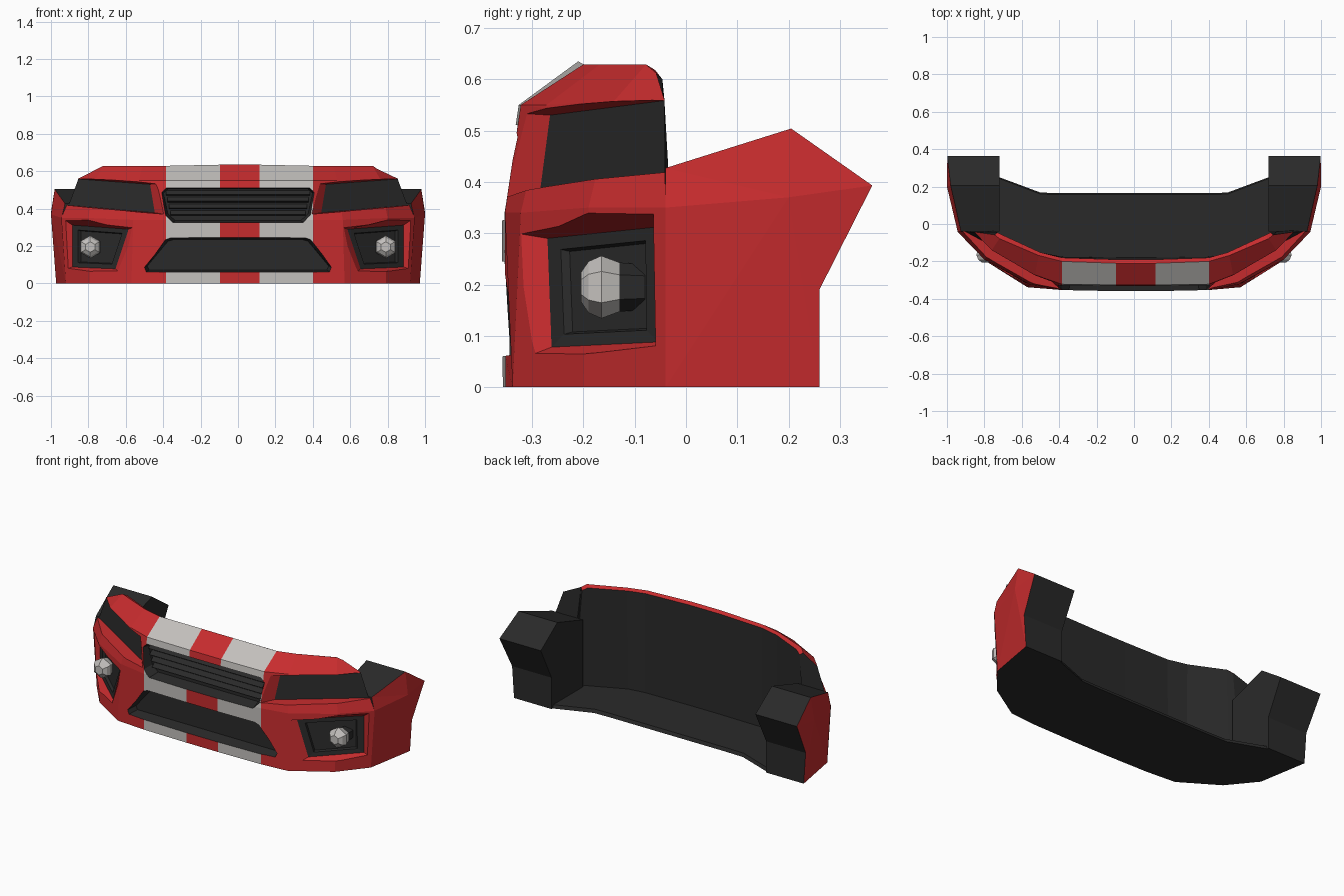
import bpy, bmesh, math
from mathutils import Vector

if "Cube" in bpy.data.objects:
    bpy.data.objects.remove(bpy.data.objects["Cube"])


def mat(name, rgb):
    m = bpy.data.materials.new(name)
    m.diffuse_color = (*rgb, 1)
    m.use_nodes = True
    m.node_tree.nodes["Principled BSDF"].inputs["Base Color"].default_value = m.diffuse_color
    return m


MATS = [mat("red paint", (0.57, 0.025, 0.027)),
        mat("pale grey", (0.55, 0.53, 0.51)),
        mat("dark plastic", (0.023, 0.023, 0.023))]
RED, PALE, DARK = 0, 1, 2


def make(name, verts, faces, mats):
    """Mesh object from points, faces and one material index per face."""
    me = bpy.data.meshes.new(name)
    me.from_pydata([tuple(v) for v in verts], [], faces)
    for m in MATS:
        me.materials.append(m)
    for p, i in zip(me.polygons, mats):
        p.material_index = i
    bm = bmesh.new()
    bm.from_mesh(me)
    bmesh.ops.recalc_face_normals(bm, faces=bm.faces)
    bm.to_mesh(me)
    bm.free()
    ob = bpy.data.objects.new(name, me)
    bpy.context.collection.objects.link(ob)
    return ob


def loft(name, rings, side, caps):
    """Join closed rings; side(ring, edge) and caps give materials."""
    n = len(rings[0])
    verts = [v for r in rings for v in r]
    faces, mats = [], []
    for k in range(len(rings) - 1):
        for j in range(n):
            a, b = k * n + j, k * n + (j + 1) % n
            faces.append((a, b, b + n, a + n))
            mats.append(side(k, j))
    last = (len(rings) - 1) * n
    faces += [tuple(range(n)), tuple(range(last, last + n))]
    mats += caps
    return make(name, verts, faces, mats)


def flip(pts, s):
    return [(s * x, y, z) for x, y, z in pts]


# Bumper body: cross-section rings from centre to end (floor back, floor front,
# waist, shoulder, lip front, lip back, wall foot, floor top)
near_centre = [(0, .165, 0), (0, -.357, 0), (0, -.359, .33), (0, -.326, .55),
               (0, -.210, .635), (0, -.190, .622), (0, -.180, .02), (0, .157, .02)]
stripe_edge = [(0, .165, 0), (0, -.352, 0), (0, -.353, .34), (0, -.322, .55),
               (0, -.200, .629), (0, -.180, .618), (0, -.175, .02), (0, .157, .02)]
outer = [
    [(.50, .168, 0), (.57, -.338, 0), (.56, -.322, .34), (.53, -.272, .55),
     (.51, -.168, .629), (.50, -.152, .618), (.50, -.160, .02), (.50, .160, .02)],
    [(.72, .250, 0), (.79, -.200, 0), (.80, -.190, .35), (.76, -.140, .558),
     (.72, -.078, .629), (.70, -.060, .618), (.72, -.062, .02), (.72, .243, .02)],
    [(.80, -.010, 0), (.92, -.040, 0), (.945, -.040, .35), (.855, -.042, .56),
     (.745, -.058, .612), (.73, -.046, .60), (.78, -.042, .02), (.79, -.012, .02)],
]


def at_x(pts, x):
    return [(x, y, z) for _, y, z in pts]


rings = [flip(r, -1) for r in reversed(outer)]
rings += [at_x(stripe_edge, -.385), at_x(near_centre, -.095),
          at_x(near_centre, .115), at_x(stripe_edge, .40)] + outer


def body_colour(k, j):
    if j in (0, 5, 6, 7):
        return DARK
    if j < 4 and k in (3, 5):
        return PALE
    return RED


body = loft("bumper_body", rings, body_colour, [DARK, DARK])


def cut(front, floor, wall):
    """Sink a pocket with a dark floor into the body."""
    c = loft("pocket_cutter", [front, floor], lambda k, j: wall, [DARK, DARK])
    m = body.modifiers.new("pocket", 'BOOLEAN')
    m.operation, m.solver, m.object = 'DIFFERENCE', 'EXACT', c
    m.material_mode = 'TRANSFER'
    bpy.context.view_layer.objects.active = body
    bpy.ops.object.modifier_apply(modifier=m.name)
    bpy.data.objects.remove(c)


# Upper and lower grille openings
upper = [(.39, .515), (.415, .49), (.39, .365), (.35, .325)]
lower = [(.36, .245), (.39, .235), (.505, .085), (.495, .06)]
for half, floor_y in ((upper, -.285), (lower, -.285)):
    prof = half + [(-x, z) for x, z in reversed(half)]
    zc = sum(z for _, z in prof) / len(prof)
    front = [(x * 1.03, -.42, zc + (z - zc) * 1.1) for x, z in prof]
    floor = [(x * .96, floor_y, zc + (z - zc) * .88) for x, z in prof]
    cut(front, floor, DARK)

# Headlight recesses, fog lamp pockets and their shallow wells
for s in (1, -1):
    cut(flip([(.36, -.42, .540), (1.05, -.25, .580), (1.10, -.25, .425), (.34, -.42, .362)], s),
        flip([(.47, -.265, .530), (.90, -.015, .562), (.95, -.015, .422), (.445, -.285, .378)], s), RED)
    pocket = [Vector(p) for p in ((.585, -.27, .290), (.885, -.058, .312),
                                  (.885, -.055, .088), (.655, -.262, .078))]
    cut(flip([(.53, -.42, .315), (1.03, -.08, .410), (1.03, -.08, .045), (.59, -.40, .025)], s),
        flip(pocket, s), RED)
    mid = sum(pocket, Vector()) / 4
    push = Vector((.55, -.83, 0))
    cut(flip([mid + (p - mid) * .86 + push * .03 for p in pocket], s),
        flip([mid + (p - mid) * .74 - push * .018 for p in pocket], s), DARK)

# Grille slats
for i in range(4):
    z = .362 + i * .036
    tri = [(-.284, z), (-.308, z + .006), (-.284, z + .028)]
    w = .362 + i * .008
    loft("grille_slat", [[(x, y, h) for y, h in tri] for x in (-w, w)],
         lambda k, j: DARK, [DARK, DARK])

# Side wings: dark box with a red faceted outer skin (x, y, z on outer side)
rim = [(.92, -.04, 0), (.972, .26, 0), (.985, .26, .19), (.998, .363, .393),
       (.98, .205, .504), (.925, -.04, .427), (.943, -.04, .35)]
for s in (1, -1):
    n = len(rim)
    inner = [(.72, y, z) for _, y, z in rim]
    verts = flip(rim + inner + [(1.0, .20, .37)], s)
    faces = [(i, (i + 1) % n, n + (i + 1) % n, n + i) for i in range(n)]
    faces.append(tuple(range(n, 2 * n)))
    mats = [DARK] * len(faces)
    faces += [(i, (i + 1) % n, 2 * n) for i in range(n)]
    make("side_wing", verts, faces, mats + [RED] * n)

# Fog lamps: six-sided stepped domes facing forward, on a dark mount
for s in (1, -1):
    lamp = []
    for y, r in ((-.08, .044), (-.13, .048), (-.165, .061), (-.190, .050), (-.205, .028)):
        lamp.append([(s * .79 + r * math.sin(a * math.pi / 3), y,
                      .195 + r * math.cos(a * math.pi / 3)) for a in range(6)])
    loft("fog_lamp", lamp, lambda k, j: DARK if k == 0 else PALE, [DARK, PALE])
